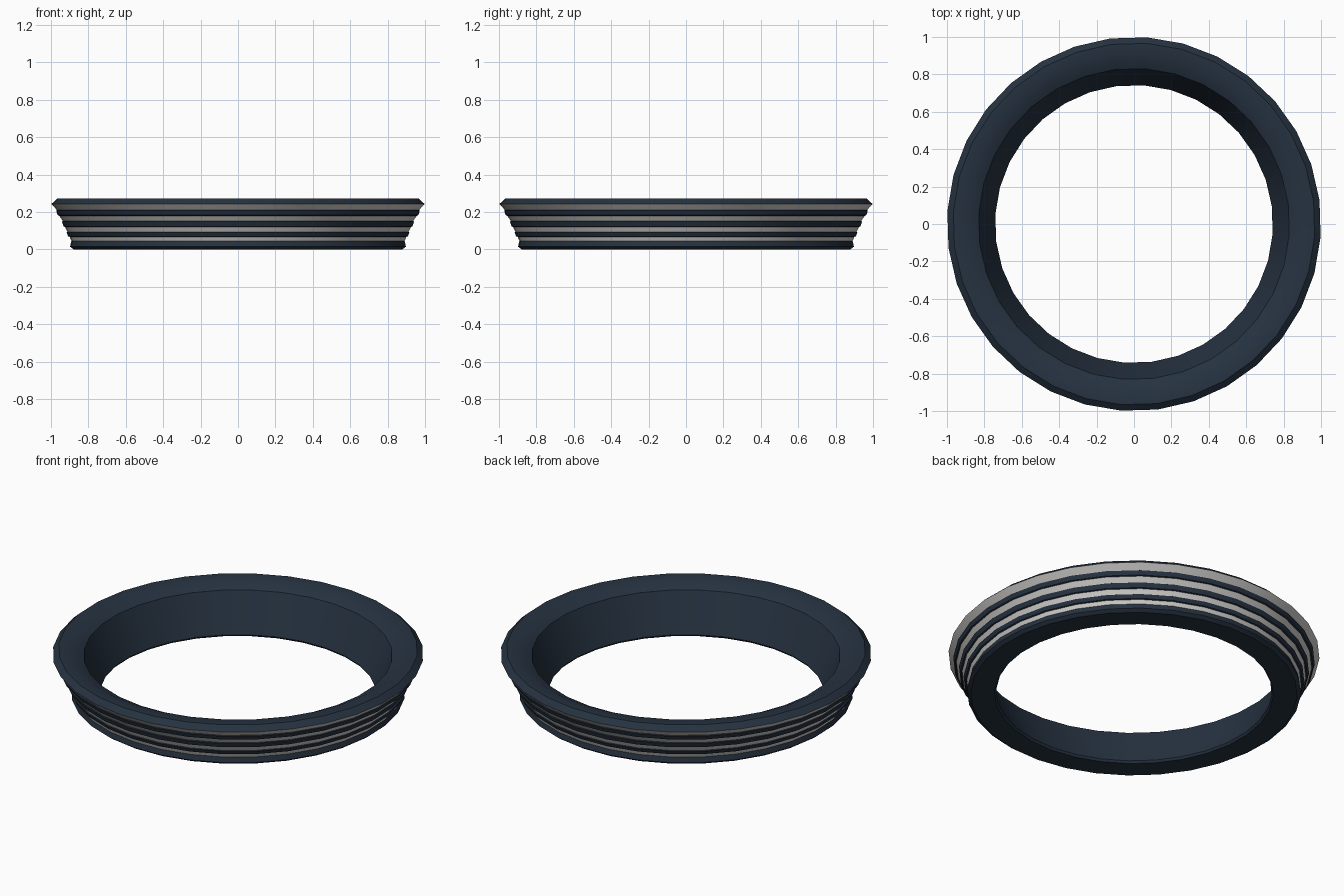
import bpy
import bmesh
import math

SIDES = 32
OFFSET = math.radians(7.3)

cube = bpy.data.objects.get("Cube")
if cube:
    bpy.data.objects.remove(cube, do_unlink=True)


def make_material(name, rgb):
    mat = bpy.data.materials.new(name)
    mat.use_nodes = True
    mat.diffuse_color = (*rgb, 1)
    bsdf = mat.node_tree.nodes["Principled BSDF"]
    bsdf.inputs["Base Color"].default_value = (*rgb, 1)
    bsdf.inputs["Roughness"].default_value = 0.7
    return mat


navy = make_material("dark navy", (0.019, 0.032, 0.052))
pale = make_material("pale grey", (0.62, 0.61, 0.59))

# Cross-section as (radius, height, colour of the band that starts here)
NAVY, PALE = 0, 1
profile = [
    (0.743, 0.012, NAVY), (0.752, 0.0, NAVY),       # inner foot
    (0.88, 0.0, NAVY), (0.90, 0.015, NAVY),         # outer foot
    (0.893, 0.045, PALE),
]

# Pale grooves alternating with slightly raised dark ribs on the flared side
ribs = [(0.067, 0.094, 0.902), (0.12, 0.152, 0.927), (0.18, 0.21, 0.958)]
for low, high, radius in ribs:
    profile += [
        (radius, low, NAVY),
        (radius + 0.008, low + 0.003, NAVY),
        (radius + 0.017, high - 0.003, NAVY),
        (radius + 0.012, high, PALE),
    ]

# Top rim and sloping inner wall
profile += [
    (1.0, 0.243, NAVY), (0.968, 0.272, NAVY),
    (0.90, 0.272, NAVY), (0.832, 0.237, NAVY),
]

# Sweep the cross-section around the vertical axis
bm = bmesh.new()
loops = []
for i in range(SIDES):
    a = OFFSET + math.tau * i / SIDES
    loops.append([bm.verts.new((r * math.cos(a), r * math.sin(a), z))
                  for r, z, _ in profile])

count = len(profile)
for i in range(SIDES):
    here, after = loops[i], loops[(i + 1) % SIDES]
    for j in range(count):
        k = (j + 1) % count
        face = bm.faces.new((here[j], after[j], after[k], here[k]))
        face.material_index = profile[j][2]
bmesh.ops.recalc_face_normals(bm, faces=bm.faces)

mesh = bpy.data.meshes.new("striped_ring")
bm.to_mesh(mesh)
bm.free()
mesh.materials.append(navy)
mesh.materials.append(pale)
ring = bpy.data.objects.new("striped_ring", mesh)
bpy.context.collection.objects.link(ring)

# Smooth around the ring, crisp at the profile corners
bpy.ops.object.select_all(action="DESELECT")
ring.select_set(True)
bpy.context.view_layer.objects.active = ring
bpy.ops.object.shade_smooth_by_angle(angle=math.radians(30))
